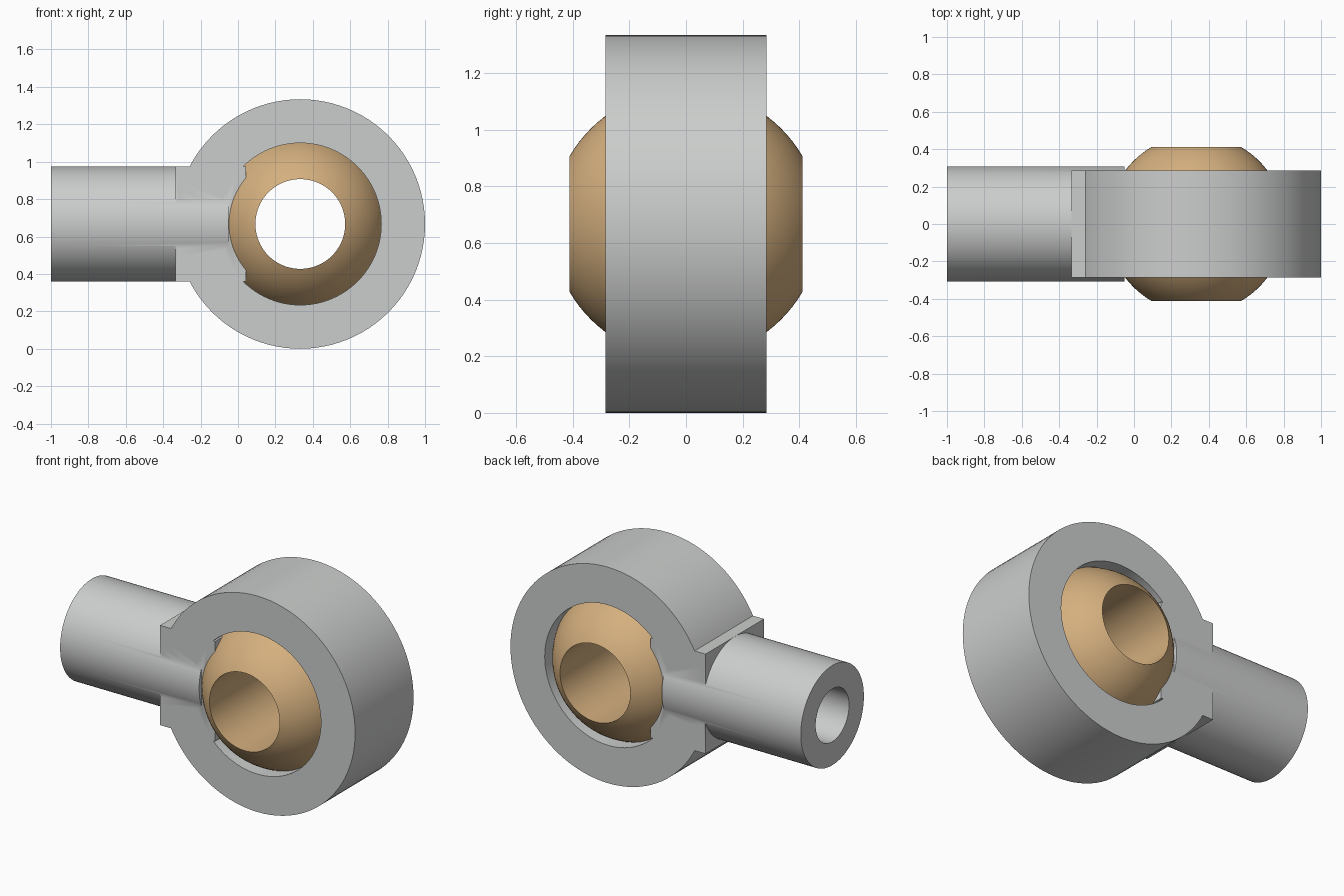
import bpy, bmesh, math
from mathutils import Matrix, Vector

old = bpy.data.objects.get("Cube")
if old:
    bpy.data.objects.remove(old, do_unlink=True)

SEGMENTS = 96
CENTRE = Vector((0.333, 0, 0.667))
RING_R, HOLE_R, HALF_W = 0.667, 0.433, 0.285
BALL_R, BORE_R = 0.476, 0.24
SHANK_R, SHANK_BORE_R = 0.308, 0.163


def material(name, colour):
    mat = bpy.data.materials.new(name)
    mat.use_nodes = True
    mat.diffuse_color = (*colour, 1)
    mat.node_tree.nodes["Principled BSDF"].inputs["Base Color"].default_value = (*colour, 1)
    return mat


steel = material("steel grey", (0.60, 0.615, 0.605))
bronze = material("bronze", (0.66, 0.43, 0.21))


def finish(name, bm, mat):
    bmesh.ops.recalc_face_normals(bm, faces=bm.faces)
    mesh = bpy.data.meshes.new(name)
    bm.to_mesh(mesh)
    bm.free()
    mesh.materials.append(mat)
    obj = bpy.data.objects.new(name, mesh)
    bpy.context.collection.objects.link(obj)
    return obj


def lathe(name, profile, mat):
    """Turn a closed (radius, y) profile about the y axis through CENTRE."""
    bm = bmesh.new()
    rings = []
    for i in range(SEGMENTS):
        a = math.tau * i / SEGMENTS
        rings.append([bm.verts.new(CENTRE + Vector((r * math.cos(a), y, r * math.sin(a))))
                      for r, y in profile])
    n = len(profile)
    for i in range(SEGMENTS):
        p, q = rings[i], rings[(i + 1) % SEGMENTS]
        for j in range(n):
            k = (j + 1) % n
            bm.faces.new((p[j], p[k], q[k], q[j]))
    return finish(name, bm, mat)


def rod(name, radius, x0, x1, mat):
    """Solid cylinder along x."""
    bm = bmesh.new()
    place = Matrix.Translation(((x0 + x1) / 2, 0, CENTRE.z)) @ Matrix.Rotation(math.pi / 2, 4, "Y")
    bmesh.ops.create_cone(bm, cap_ends=True, segments=SEGMENTS, radius1=radius,
                          radius2=radius, depth=x1 - x0, matrix=place)
    return finish(name, bm, mat)


def block(name, x0, x1, mat):
    bm = bmesh.new()
    size = Matrix.Diagonal((x1 - x0, 2 * HALF_W, 2 * SHANK_R, 1))
    bmesh.ops.create_cube(bm, size=1,
                          matrix=Matrix.Translation(((x0 + x1) / 2, 0, CENTRE.z)) @ size)
    return finish(name, bm, mat)


def combine(target, other, operation):
    mod = target.modifiers.new(operation.lower(), "BOOLEAN")
    mod.operation, mod.object, mod.solver = operation, other, "EXACT"
    bpy.context.view_layer.objects.active = target
    bpy.ops.object.modifier_apply(modifier=mod.name)
    bpy.data.objects.remove(other, do_unlink=True)


# Housing: ring, neck block and hollow shank in one piece
housing = lathe("housing", [(HOLE_R, -HALF_W), (RING_R, -HALF_W),
                            (RING_R, HALF_W), (HOLE_R, HALF_W)], steel)
combine(housing, block("neck_block", -0.333, 0.042, steel), "UNION")
combine(housing, rod("shank", SHANK_R, -1, -0.05, steel), "UNION")
combine(housing, rod("shank_bore", SHANK_BORE_R, -1.1, -0.1, steel), "DIFFERENCE")

# Swivel ball: truncated sphere with a straight bore
limit = math.acos(BORE_R / BALL_R)
steps = 32
arc = [-limit + 2 * limit * i / steps for i in range(steps + 1)]
ball = lathe("swivel_ball", [(BALL_R * math.cos(t), BALL_R * math.sin(t)) for t in arc], bronze)

for obj in (housing, ball):
    bpy.ops.object.select_all(action="DESELECT")
    obj.select_set(True)
    bpy.context.view_layer.objects.active = obj
    bpy.ops.object.shade_smooth_by_angle(angle=math.radians(25))
